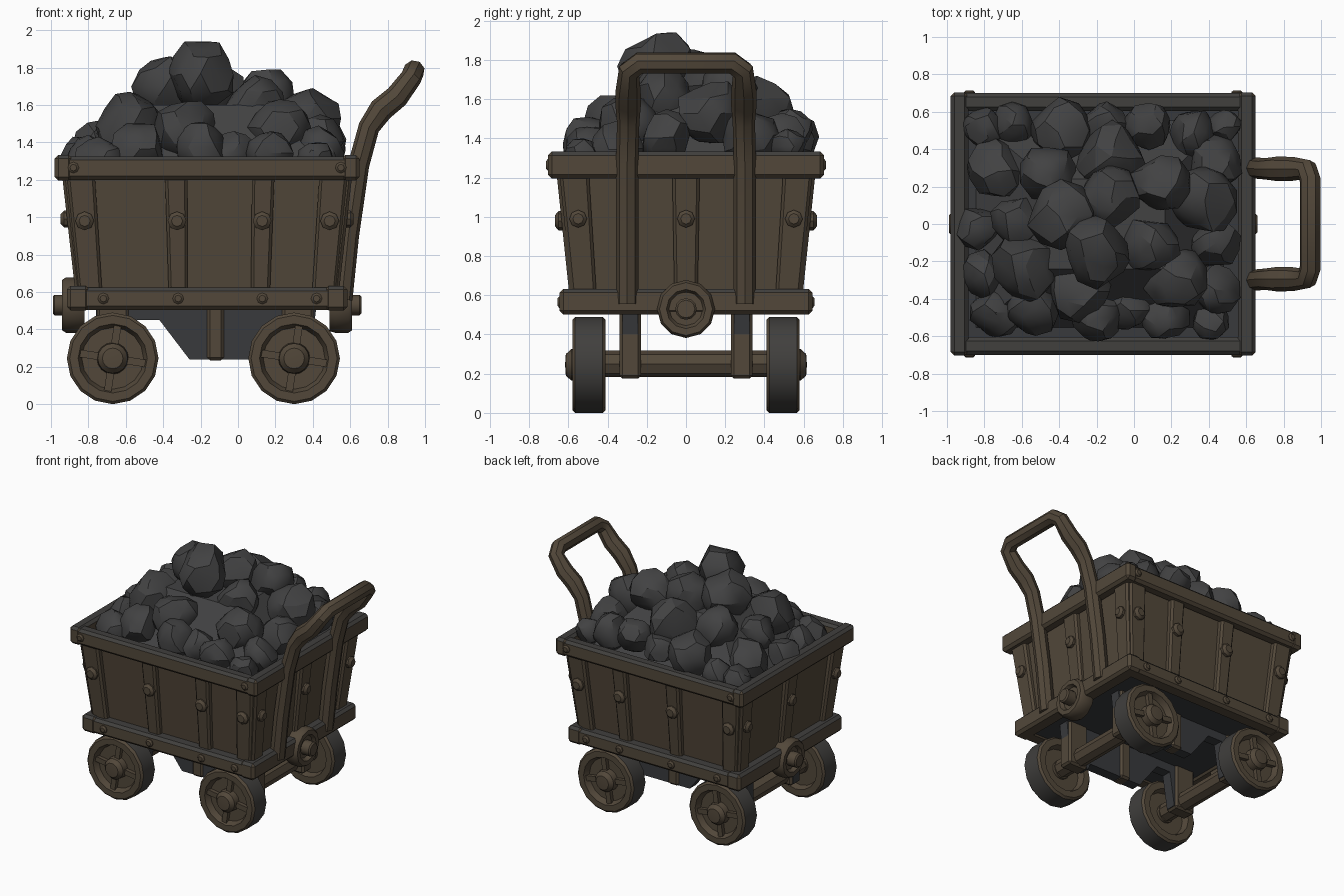
import bpy, bmesh, math, random
from mathutils import Vector, Matrix

if "Cube" in bpy.data.objects:
    bpy.data.objects.remove(bpy.data.objects["Cube"])
random.seed(7)

def material(name, col):
    m = bpy.data.materials.new(name)
    m.diffuse_color = (*col, 1)
    m.use_nodes = True
    m.node_tree.nodes["Principled BSDF"].inputs["Base Color"].default_value = m.diffuse_color
    return m

WOOD = material("brown wood", (0.085, 0.064, 0.042))
GRAY = material("weathered gray", (0.052, 0.050, 0.047))
COAL = material("coal", (0.054, 0.054, 0.055))
DARK = material("dark underside", (0.040, 0.042, 0.046))

def finish(name, bm, mats, angle=35, rule=None):
    bmesh.ops.recalc_face_normals(bm, faces=bm.faces)
    bm.normal_update()
    if rule:
        for f in bm.faces:
            f.material_index = rule(f)
    me = bpy.data.meshes.new(name)
    bm.to_mesh(me)
    bm.free()
    for m in mats:
        me.materials.append(m)
    ob = bpy.data.objects.new(name, me)
    bpy.context.collection.objects.link(ob)
    bpy.ops.object.select_all(action='DESELECT')
    ob.select_set(True)
    bpy.context.view_layer.objects.active = ob
    bpy.ops.object.shade_smooth_by_angle(angle=math.radians(angle))
    return ob

def block(name, low, high, z0, z1, bevel=0.015, mats=(WOOD,), rule=None):
    """Tapered block; low and high are (x0, x1, y0, y1) rectangles."""
    bm = bmesh.new()
    rings = []
    for (a, b, c, d), z in ((low, z0), (high, z1)):
        rings.append([bm.verts.new(p) for p in ((a, c, z), (b, c, z), (b, d, z), (a, d, z))])
    bm.faces.new(rings[0])
    bm.faces.new(rings[1])
    for i in range(4):
        j = (i + 1) % 4
        bm.faces.new((rings[0][i], rings[0][j], rings[1][j], rings[1][i]))
    bmesh.ops.recalc_face_normals(bm, faces=bm.faces)
    if bevel:
        bmesh.ops.bevel(bm, geom=bm.edges[:], offset=bevel, segments=1, affect='EDGES')
    return finish(name, bm, mats, 30, rule)

def lathe(name, profile, place, n=16, mats=(WOOD,), rule=None):
    """Profile of (radius, height), turned about z and placed by a matrix."""
    bm = bmesh.new()
    vs = [bm.verts.new((r, 0, h)) for r, h in profile]
    es = [bm.edges.new(p) for p in zip(vs, vs[1:])]
    bmesh.ops.spin(bm, geom=vs + es, cent=(0, 0, 0), axis=(0, 0, 1), angle=2 * math.pi, steps=n)
    bmesh.ops.remove_doubles(bm, verts=bm.verts, dist=0.0005)
    bmesh.ops.recalc_face_normals(bm, faces=bm.faces)
    bm.normal_update()
    idx = [rule(f) if rule else 0 for f in bm.faces]
    for f, i in zip(bm.faces, idx):
        f.material_index = i
    bmesh.ops.transform(bm, matrix=place, verts=bm.verts)
    return finish(name, bm, mats)

def facing(loc, direction):
    return Matrix.Translation(loc) @ Vector(direction).to_track_quat('Z', 'Y').to_matrix().to_4x4()

top_gray = lambda f: 1 if f.normal.z > 0.6 else 0
CX = -0.165

# tapered box body
block("cart_body", (CX - .67, CX + .67, -.55, .55), (CX - .735, CX + .735, -.615, .615), .55, 1.24, 0,
      (WOOD, DARK), lambda f: 1 if abs(f.normal.z) > .7 else 0)

# rim and lower frame, long rails and end rails
for s in (-1, 1):
    for nm, hx, hy, t, z0, z1 in (("rim", .815, .70, .095, 1.2, 1.325), ("lower_frame", .75, .64, .12, .505, .625)):
        y = sorted((s * hy, s * (hy - t)))
        r = (CX - hx, CX + hx, *y)
        block(nm + "_side", r, r, z0, z1, .02, (WOOD, GRAY), top_gray)
        x = sorted((CX + s * hx, CX + s * (hx - t)))
        r = (*x, -hy - .004, hy + .004)
        block(nm + "_end", r, r, z0 - .004, z1 + .008, .02, (WOOD, GRAY), top_gray)
r = (CX - .66, CX + .66, -.55, .55)
block("floor_plate", r, r, .515, .56, 0, (DARK,))

def bolt(name, loc, d, r=.045, h=.04):
    lathe(name, [(0, -.02), (r, -.02), (r, h * .5), (r * .6, h), (0, h)], facing(loc, d), 8)

# upright posts with bolts on the long sides
for s in (-1, 1):
    for x, w, lean in ((-.79, .075, -.05), (-.32, .06, -.01), (.12, .06, .015), (.46, .075, .05)):
        lo = (x - w * .85, x + w * .85, *sorted((s * .5, s * .595)))
        hi = (x + lean - w, x + lean + w, *sorted((s * .56, s * .66)))
        block("side_post", lo, hi, .6, 1.22)
        bolt("post_bolt", (x + lean * .6, s * .632, .98), (0, s, 0), .05, .035)
    for x in (-.72, -.32, .13, .42):
        bolt("frame_bolt", (x, s * .636, .565), (0, s, 0), .03, .02)
    for x in (-.88, .55):
        bolt("rim_bolt", (x, s * .695, 1.265), (0, s, 0), .03, .02)

# upright posts and bolts on both ends
for s in (-1, 1):
    for y, w, lean in ((-.52, .075, -.05), (0, .07, 0), (.52, .075, .05)):
        lo = (*sorted((CX + s * .6, CX + s * .705)), y - w * .85, y + w * .85)
        hi = (*sorted((CX + s * .67, CX + s * .775)), y + lean - w, y + lean + w)
        block("end_post", lo, hi, .6, 1.22)
        bolt("end_bolt", (CX + s * .748, y + lean * .6, .99), (s, 0, 0), .045, .035)
    # round buffer
    lathe("buffer", [(0, -.12), (.14, -.12), (.148, -.09), (.148, -.02), (.135, 0), (.1, 0), (.085, -.03), (.055, -.03),
                     (.055, .04), (.045, .05), (0, .05)], facing((CX + s * .775, 0, .53), (s, 0, 0)), 12)

# wheels with hub and four spokes, plus axles
WHEEL = [(0, -.055), (.07, -.055), (.07, -.035), (.165, -.035), (.18, -.085), (.23, -.085), (.245, -.07), (.245, .07),
         (.23, .085), (.185, .085), (.165, .04), (.085, .04), (.08, .09), (.055, .118), (0, .122)]
tread = lambda f: 1 if abs(f.normal.z) < .4 and f.calc_center_median().xy.length > .22 else 0
for x in (-.67, .30):
    for s in (-1, 1):
        lathe("wheel", WHEEL, facing((x, s * .495, .245), (0, s, 0)), 16, (WOOD, GRAY), tread)
        for k in range(4):
            bm = bmesh.new()
            bmesh.ops.create_cube(bm, size=1, matrix=Matrix.Translation((x, s * .54, .245)) @
                                  Matrix.Rotation(k * math.pi / 2 + .15, 4, 'Y') @
                                  Matrix.Translation((.125, 0, 0)) @ Matrix.Diagonal((.12, .05, .04, 1)))
            finish("wheel_spoke", bm, (WOOD,))
    lathe("axle", [(0, -.45), (.068, -.45), (.068, .45), (0, .45)], facing((x, 0, .25), (0, 1, 0)), 8)

# chassis side plates with wooden struts
PLATE = [(-.76, .53), (-.76, .19), (-.58, .19), (-.54, .45), (-.42, .45), (-.26, .24), (.20, .24), (.22, .19),
         (.38, .19), (.42, .53)]
for s in (-1, 1):
    bm = bmesh.new()
    f = bm.faces.new([bm.verts.new((x, s * .285 - .04, z)) for x, z in PLATE])
    e = bmesh.ops.extrude_face_region(bm, geom=[f])
    bmesh.ops.translate(bm, vec=(0, .08, 0), verts=[v for v in e['geom'] if isinstance(v, bmesh.types.BMVert)])
    finish("chassis_plate", bm, (DARK,))
    for x in (-.67, -.12, .32):
        w = .045 if x == -.12 else .085
        lo = (x - w, x + w, s * .285 - .055, s * .285 + .055)
        z0 = .235 if x == -.12 else .175
        block("chassis_strut", lo, lo, z0, .53)

# bent push handle
half = [((.555, .30, .56), 1), ((.59, .30, .90), 1), ((.645, .30, 1.28), 1), ((.70, .295, 1.48), 1),
        ((.765, .295, 1.575), 1.15), ((.85, .295, 1.645), 1.12), ((.925, .29, 1.745), 1), ((.942, .235, 1.785), 1)]
path = half + [((x, -y, z), r) for (x, y, z), r in reversed(half)]
cu = bpy.data.curves.new("push_handle", 'CURVE')
cu.dimensions = '3D'
cu.bevel_depth = .057
cu.bevel_resolution = 2
cu.use_fill_caps = True
sp = cu.splines.new('POLY')
sp.points.add(len(path) - 1)
for p, (co, r) in zip(sp.points, path):
    p.co = (*co, 1)
    p.radius = r
cu.materials.append(WOOD)
handle = bpy.data.objects.new("push_handle", cu)
bpy.context.collection.objects.link(handle)
bpy.ops.object.select_all(action='DESELECT')
handle.select_set(True)
bpy.context.view_layer.objects.active = handle
bpy.ops.object.convert(target='MESH')
bpy.ops.object.shade_smooth_by_angle(angle=math.radians(40))

# coal bed filling the gaps between lumps
block("coal_bed", (CX - .70, CX + .66, -.57, .57), (CX - .30, CX + .33, -.24, .24), 1.22, 1.60, 0, (COAL,))

# coal lumps: x, y, radius, top height
LUMPS = [(-.80, .52, .11, 1.42), (-.65, .53, .11, 1.45), (-.40, .50, .16, 1.56), (-.74, .29, .15, 1.52),
         (-.83, -.02, .11, 1.43), (-.63, .02, .13, 1.58), (-.39, .05, .17, 1.86), (-.57, -.23, .18, 1.67),
         (-.20, -.15, .18, 1.94), (-.12, .36, .18, 1.72), (.14, .22, .15, 1.79), (.32, .49, .13, 1.53),
         (.43, .32, .14, 1.55), (.37, .12, .17, 1.69), (.09, -.11, .15, 1.76), (.44, -.10, .13, 1.55),
         (.22, -.29, .16, 1.63), (.43, -.35, .13, 1.49), (-.29, -.36, .16, 1.62), (-.53, -.46, .14, 1.50),
         (-.74, -.47, .13, 1.43), (-.19, -.50, .13, 1.51), (-.02, -.46, .11, 1.46), (.17, -.50, .12, 1.46),
         (.42, -.52, .10, 1.40), (-.80, -.27, .12, 1.44), (.08, .53, .12, 1.55), (-.13, .14, .16, 1.82),
         (.48, .52, .09, 1.45), (-.15, .54, .11, 1.50), (-.45, .27, .15, 1.70)]
for x, y, r, top in LUMPS:
    bm = bmesh.new()
    bmesh.ops.create_icosphere(bm, subdivisions=2, radius=1)
    # chop planes off the ball to get broad chipped facets
    for k in range(9):
        n = Vector((random.gauss(0, 1), random.gauss(0, 1), random.gauss(.3, .8))).normalized()
        d = random.uniform(.72, .85)
        for v in bm.verts:
            over = v.co.dot(n) - d
            if over > 0:
                v.co -= n * over
    hz = max(v.co.z for v in bm.verts)
    rz = r * 1.12
    bmesh.ops.transform(bm, verts=bm.verts, matrix=Matrix.Translation((x, y, top - rz * hz)) @
                        Matrix.Diagonal((r * 1.12, r * 1.12, rz, 1)))
    finish("coal_lump", bm, (COAL,), 28)
